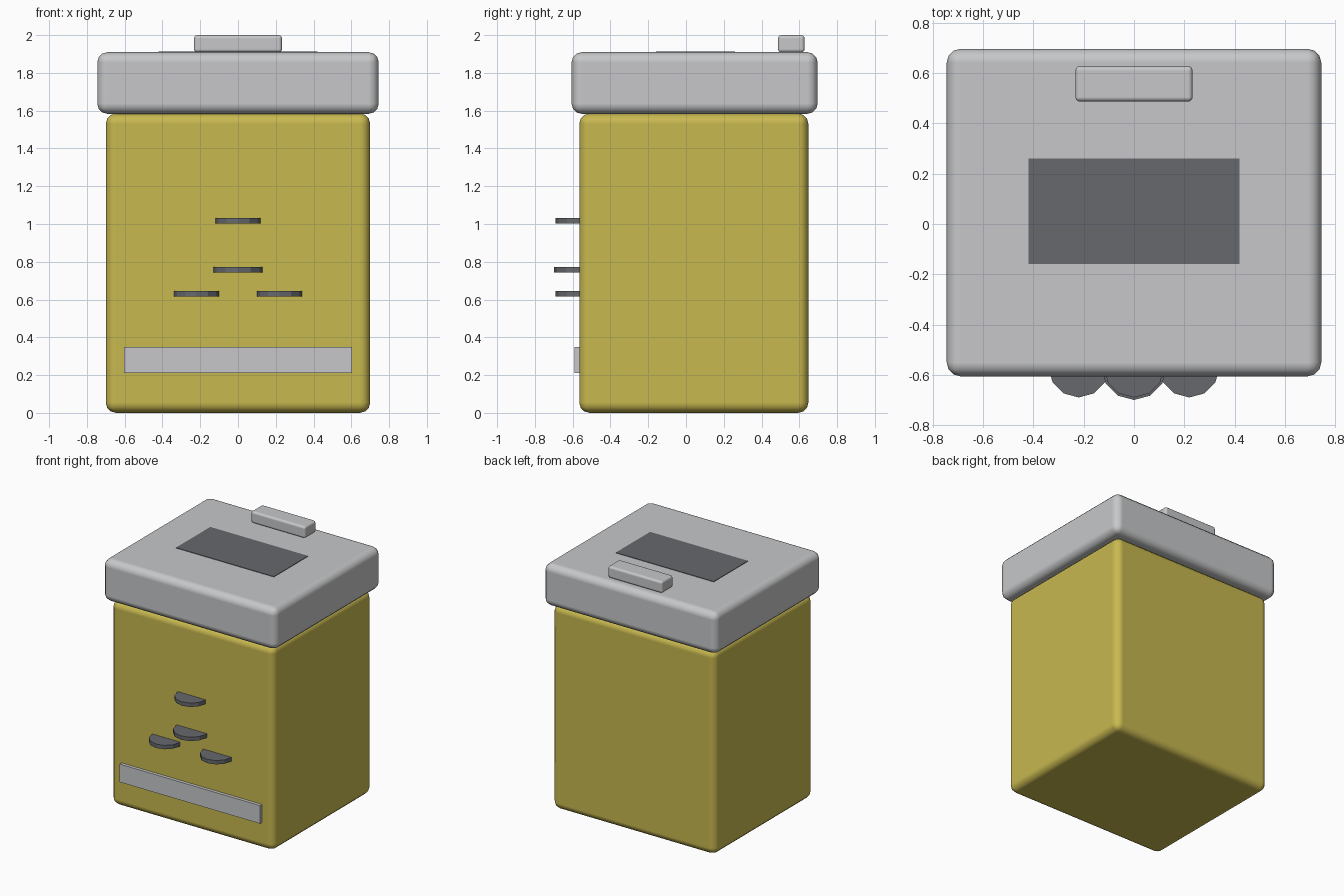
import bpy
import math

cube = bpy.data.objects.get("Cube")
if cube:
    bpy.data.objects.remove(cube, do_unlink=True)


def material(name, rgb):
    m = bpy.data.materials.new(name)
    m.use_nodes = True
    m.diffuse_color = (*rgb, 1)
    m.node_tree.nodes["Principled BSDF"].inputs["Base Color"].default_value = (*rgb, 1)
    return m


YELLOW = material("mustard yellow", (0.58, 0.48, 0.08))
GREY = material("light grey", (0.57, 0.575, 0.585))
DARK = material("dark grey", (0.133, 0.138, 0.153))


def box(name, low, high, mat, bevel=0):
    """Box between two corners, with optional smooth rounded edges."""
    centre = [(a + b) / 2 for a, b in zip(low, high)]
    bpy.ops.mesh.primitive_cube_add(size=1, location=centre)
    ob = bpy.context.object
    ob.name = name
    ob.scale = [b - a for a, b in zip(low, high)]
    bpy.ops.object.transform_apply(location=False, rotation=False, scale=True)
    ob.data.materials.append(mat)
    if bevel:
        bpy.ops.object.shade_smooth()
        mod = ob.modifiers.new("rounded edges", "BEVEL")
        mod.width = bevel
        mod.segments = 3
        mod.harden_normals = True
    return ob


def disc(name, x, z, radius):
    """Twelve-sided disc half sunk into the front panel."""
    bpy.ops.mesh.primitive_cylinder_add(vertices=12, radius=radius, depth=0.03,
                                        location=(x, -0.57, z))
    ob = bpy.context.object
    ob.name = name
    ob.data.materials.append(DARK)


# Main body and overhanging lid
box("body", (-0.7, -0.565, 0), (0.7, 0.648, 1.585), YELLOW, 0.055)
box("lid", (-0.745, -0.606, 1.583), (0.745, 0.697, 1.91), GREY, 0.055)

# Lid details
box("lid_handle", (-0.233, 0.487, 1.908), (0.233, 0.628, 2), GREY, 0.018)
box("lid_panel", (-0.42, -0.16, 1.907), (0.42, 0.26, 1.914), DARK)

# Front details
box("front_strip", (-0.603, -0.59, 0.21), (0.603, -0.55, 0.35), GREY)
disc("upper_disc", 0, 1.017, 0.12)
disc("middle_disc", 0, 0.757, 0.13)
for side, sign in (("left", 1), ("right", -1)):
    disc(side + "_lower_disc", sign * 0.22, 0.63, 0.12)
